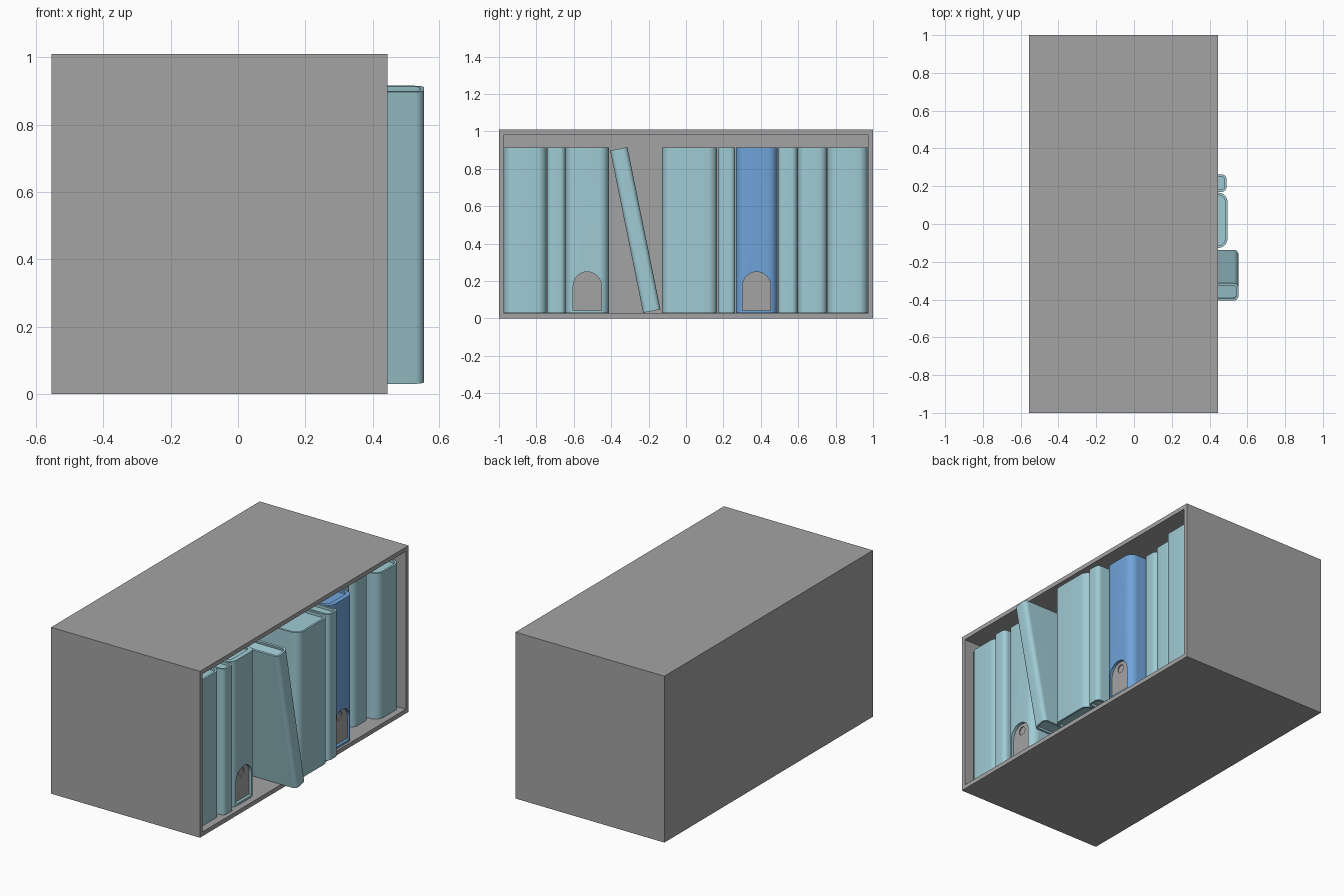
import bpy, bmesh, math
from mathutils import Vector

if "Cube" in bpy.data.objects:
    bpy.data.objects.remove(bpy.data.objects["Cube"])


def material(name, rgb):
    m = bpy.data.materials.new(name)
    m.diffuse_color = (*rgb, 1)
    m.use_nodes = True
    m.node_tree.nodes["Principled BSDF"].inputs["Base Color"].default_value = m.diffuse_color
    return m


GREY = material("grey", (0.37, 0.37, 0.37))
TEAL = material("pale_teal", (0.35, 0.60, 0.66))
BLUE = material("mid_blue", (0.16, 0.37, 0.70))


def finish(name, bm, mat, smooth=False):
    bmesh.ops.recalc_face_normals(bm, faces=bm.faces)
    me = bpy.data.meshes.new(name)
    bm.to_mesh(me)
    bm.free()
    me.materials.append(mat)
    ob = bpy.data.objects.new(name, me)
    bpy.context.collection.objects.link(ob)
    if smooth:
        bpy.ops.object.select_all(action='DESELECT')
        ob.select_set(True)
        bpy.context.view_layer.objects.active = ob
        bpy.ops.object.shade_smooth_by_angle(angle=math.radians(35))
    return ob


def prism(name, pts, vec, mat, smooth=False):
    """Extrude a closed 3D outline along a vector."""
    bm = bmesh.new()
    face = bm.faces.new([bm.verts.new(p) for p in pts])
    ext = bmesh.ops.extrude_face_region(bm, geom=[face])
    verts = [g for g in ext["geom"] if isinstance(g, bmesh.types.BMVert)]
    bmesh.ops.translate(bm, verts=verts, vec=Vector(vec))
    return finish(name, bm, mat, smooth)


def cut(ob, cutter):
    mod = ob.modifiers.new("cut", 'BOOLEAN')
    mod.operation = 'DIFFERENCE'
    mod.solver = 'EXACT'
    mod.object = cutter
    cutter.hide_render = True
    cutter.hide_viewport = False
    cutter.display_type = 'WIRE'


def u_line(xb, xf, y0, y1, r, z):
    """U outline: open at the back, rounded corners at the spine."""
    pts = [(xb, y0, z)]
    for cy, start in ((y0 + r, -90), (y1 - r, 0)):
        for i in range(9):
            a = math.radians(start + 90 * i / 8)
            pts.append((xf - r + r * math.cos(a), cy + r * math.sin(a), z))
    return pts + [(xb, y1, z)]


# Open-fronted case: inset the +x face and push it in
bm = bmesh.new()
bmesh.ops.create_cube(bm, size=1)
for v in bm.verts:
    v.co = (v.co.x - 0.055, v.co.y * 2, (v.co.z + 0.5) * 1.01)
front = max(bm.faces, key=lambda f: f.calc_center_median().x)
bmesh.ops.inset_region(bm, faces=[front], thickness=0.026, use_even_offset=True, use_boundary=True)
inner = bmesh.ops.extrude_discrete_faces(bm, faces=[front])["faces"][0]
bmesh.ops.translate(bm, verts=inner.verts, vec=(-0.975, 0, 0))
finish("shelf_case", bm, GREY)

Z0, H, DEPTH, T = 0.03, 0.885, 0.83, 0.012


def book(name, y0, y1, xf, mat, z0=Z0, spine=T):
    """U-shaped cover around a slightly recessed page block."""
    r = min(0.05, (y1 - y0) * 0.28)
    xb = xf - DEPTH
    outer = u_line(xb, xf, y0, y1, r, z0)
    inner = u_line(xb, xf - spine, y0 + T, y1 - T, r - T * 0.8, z0)
    cover = prism(name + "_cover", outer + inner[::-1], (0, 0, H), mat, True)
    block = u_line(xb + 0.02, xf - spine, y0 + T, y1 - T, r - T * 0.8, z0 + 0.016)
    pages = prism(name + "_pages", block, (0, 0, H - 0.032), mat, True)
    return cover, pages


def arch(x, y):
    """Arched door outline in the y-z plane."""
    pts = [(x, y - 0.075, 0.042), (x, y + 0.075, 0.042)]
    for i in range(25):
        a = math.pi * i / 24
        pts.append((x, y + 0.075 * math.cos(a), 0.174 + 0.075 * math.sin(a)))
    return pts


def door(name, cover, y, xf, mat):
    """Grey arched plate set back in the spine, with a round dimple."""
    cutter = prism(name + "_cutter", arch(xf - 0.028, y), (0.06, 0, 0), mat)
    cut(cover, cutter)
    plate = prism(name, arch(xf - 0.028, y), (0.010, 0, 0), GREY)
    ring = [(xf - 0.024, y + 0.025 * math.cos(math.tau * i / 24),
             0.205 + 0.025 * math.sin(math.tau * i / 24)) for i in range(24)]
    cut(plate, prism(name + "_dimple_cutter", ring, (0.05, 0, 0), GREY))


# Upright books: y start, y end, spine x, colour, has a door
books = [
    (-0.974, -0.745, 0.405, TEAL, False),
    (-0.743, -0.645, 0.425, TEAL, False),
    (-0.643, -0.413, 0.41, TEAL, True),
    (-0.127, 0.166, 0.495, TEAL, False),
    (0.170, 0.263, 0.49, TEAL, False),
    (0.266, 0.489, 0.435, BLUE, True),
    (0.491, 0.595, 0.34, TEAL, False),
    (0.597, 0.755, 0.355, TEAL, False),
    (0.757, 0.972, 0.41, TEAL, False),
]
for i, (y0, y1, xf, mat, has_door) in enumerate(books, 1):
    cover, _ = book(f"book_{i}", y0, y1, xf, mat, spine=0.03 if has_door else T)
    if has_door:
        door(f"book_{i}_door", cover, (y0 + y1) / 2, xf, mat)

# Leaning book
for ob in book("leaning_book", 0, 0.094, 0.553, TEAL, z0=0):
    ob.location = (0, -0.229, Z0)
    ob.rotation_euler = (math.radians(11.5), 0, 0)
